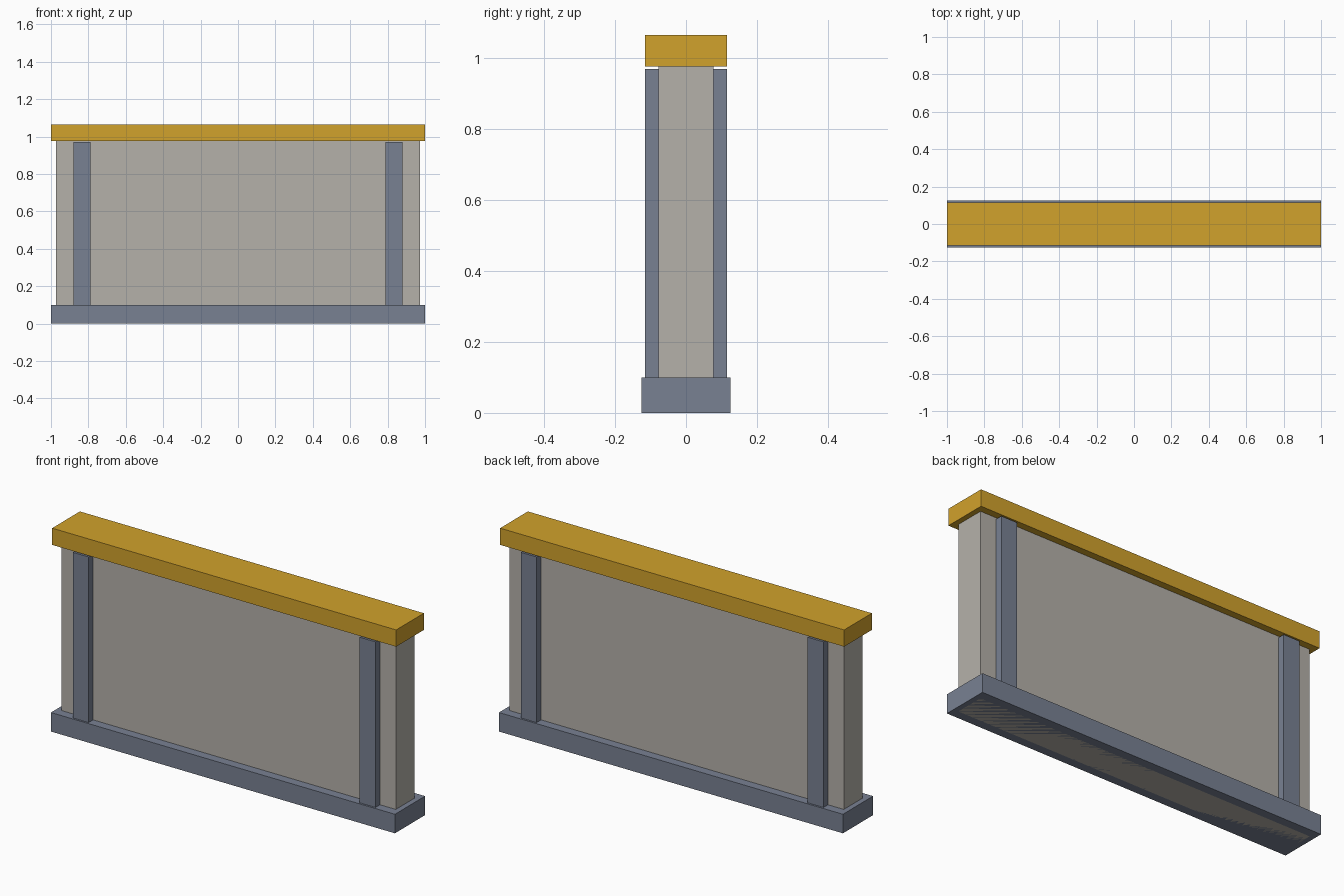
import bpy

if "Cube" in bpy.data.objects:
    bpy.data.objects.remove(bpy.data.objects["Cube"])


def material(name, rgb):
    m = bpy.data.materials.new(name)
    m.diffuse_color = (*rgb, 1)
    m.use_nodes = True
    m.node_tree.nodes["Principled BSDF"].inputs["Base Color"].default_value = m.diffuse_color
    return m


def box(name, x, y, z, mat):
    """Box spanning the (min, max) ranges given for each axis."""
    spans = (x, y, z)
    bpy.ops.mesh.primitive_cube_add(size=1, location=[(a + b) / 2 for a, b in spans])
    ob = bpy.context.object
    ob.name = name
    ob.scale = [b - a for a, b in spans]
    bpy.ops.object.transform_apply(location=False, rotation=False, scale=True)
    ob.data.materials.append(mat)
    return ob


slate = material("slate", (0.19, 0.22, 0.29))
stone = material("stone", (0.46, 0.44, 0.40))
gold = material("gold", (0.64, 0.36, 0.025))

# Plinth and wall panel, whose undersides are flush
box("base", (-1, 1), (-0.125, 0.125), (0, 0.1), slate)
box("wall_panel", (-0.972, 0.972), (-0.078, 0.078), (0, 0.977), stone)

# Posts standing proud of both wall faces, stopping just short of the cap
for side, x in (("left", -0.834), ("right", 0.834)):
    box(side + "_post", (x - 0.046, x + 0.046), (-0.115, 0.115), (0.1, 0.97), slate)

# Top rail
box("cap", (-1, 1), (-0.115, 0.115), (0.977, 1.065), gold)
